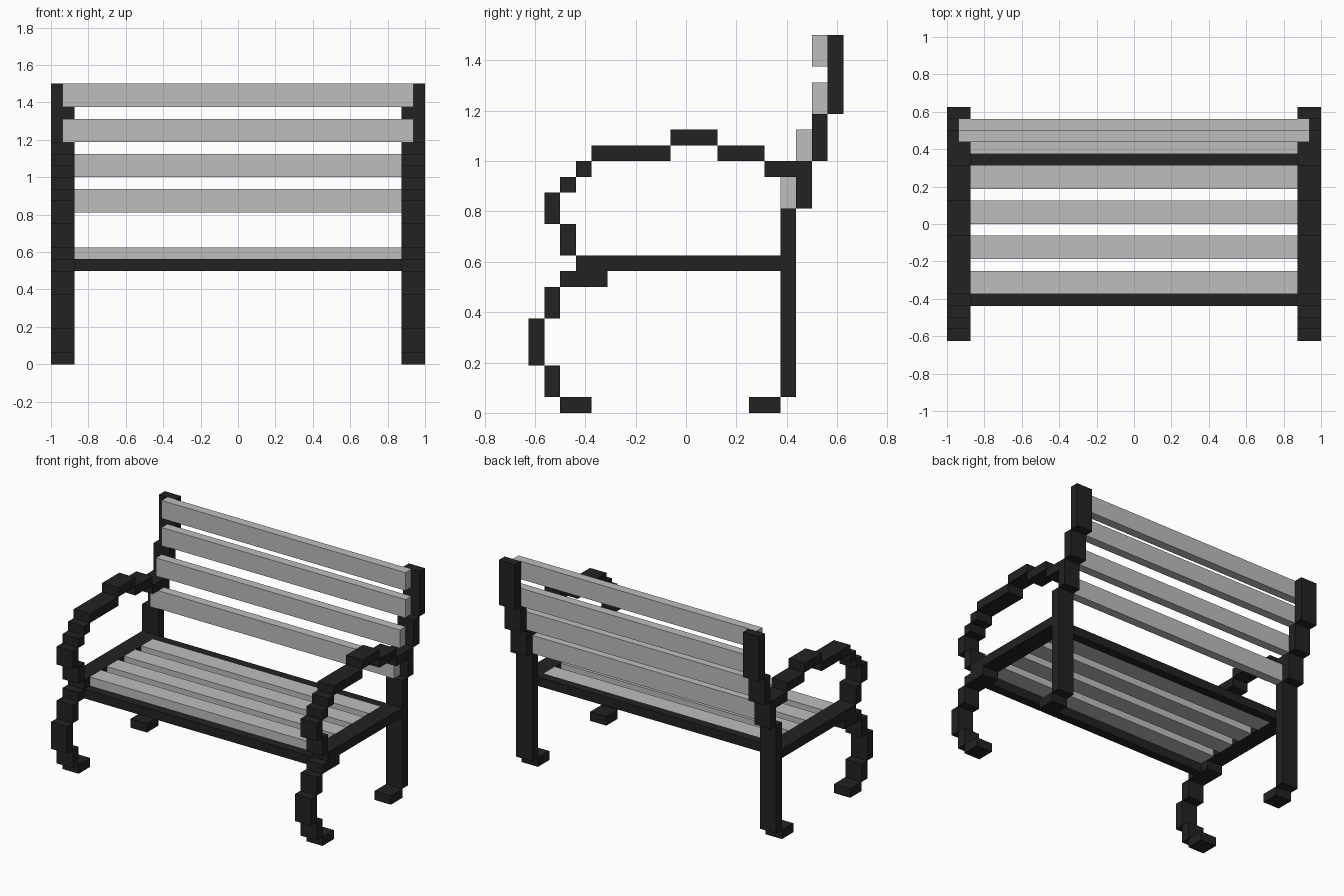
import bpy
import bmesh
from mathutils import Matrix, Vector

cube = bpy.data.objects.get("Cube")
if cube:
    bpy.data.objects.remove(cube, do_unlink=True)

U = 1 / 16  # block size


def material(name, value):
    mat = bpy.data.materials.new(name)
    mat.use_nodes = True
    colour = (value, value, value, 1)
    mat.diffuse_color = colour
    bsdf = next(n for n in mat.node_tree.nodes if n.type == "BSDF_PRINCIPLED")
    bsdf.inputs["Base Color"].default_value = colour
    return mat


iron = material("black iron", 0.016)
wood = material("pale grey wood", 0.51)


def add_part(name, boxes, mat):
    """One object from boxes given as x, y and z ranges in blocks."""
    bm = bmesh.new()
    for x0, x1, y0, y1, z0, z1 in boxes:
        centre = Vector((x0 + x1, y0 + y1, z0 + z1)) * U / 2
        size = Vector((x1 - x0, y1 - y0, z1 - z0)) * U
        bmesh.ops.create_cube(bm, size=1, matrix=Matrix.LocRotScale(centre, None, size))
    mesh = bpy.data.meshes.new(name)
    bm.to_mesh(mesh)
    bm.free()
    mesh.materials.append(mat)
    obj = bpy.data.objects.new(name, mesh)
    bpy.context.collection.objects.link(obj)


# Side frame pieces: y and z ranges, repeated on both sides
frame = {
    "front_leg": [(-8, -6, 0, 1), (-9, -8, 1, 3), (-10, -9, 3, 6),
                  (-9, -8, 6, 8), (-8, -5, 8, 9)],
    "seat_rail": [(-7, 6, 9, 10)],
    "armrest": [(-8, -7, 10, 12), (-9, -8, 12, 14), (-8, -7, 14, 15),
                (-7, -6, 15, 16), (-6, -1, 16, 17), (-1, 2, 17, 18),
                (2, 5, 16, 17), (5, 7, 15, 16)],
    "back_leg": [(4, 6, 0, 1), (6, 7, 1, 13)],
    "back_post": [(7, 8, 13, 16), (8, 9, 16, 19), (9, 10, 19, 24)],
}
for side, x0 in (("left", 14), ("right", -16)):
    for part, pieces in frame.items():
        add_part(f"{side}_{part}", [(x0, x0 + 2, *p) for p in pieces], iron)

# Cross beams
add_part("front_beam", [(-14, 14, -7, -6, 8, 9)], iron)
add_part("back_beam", [(-14, 14, 5, 6, 9, 10)], iron)

# Seat slats
for i in range(4):
    y = -6 + 3 * i
    add_part(f"seat_slat_{i + 1}", [(-14, 14, y, y + 2, 9, 10)], wood)

# Backrest slats, stepping backwards as they rise
for i, (y, z) in enumerate([(6, 13), (7, 16), (8, 19), (8, 22)]):
    add_part(f"back_slat_{i + 1}", [(-15, 15, y, y + 1, z, z + 2)], wood)
